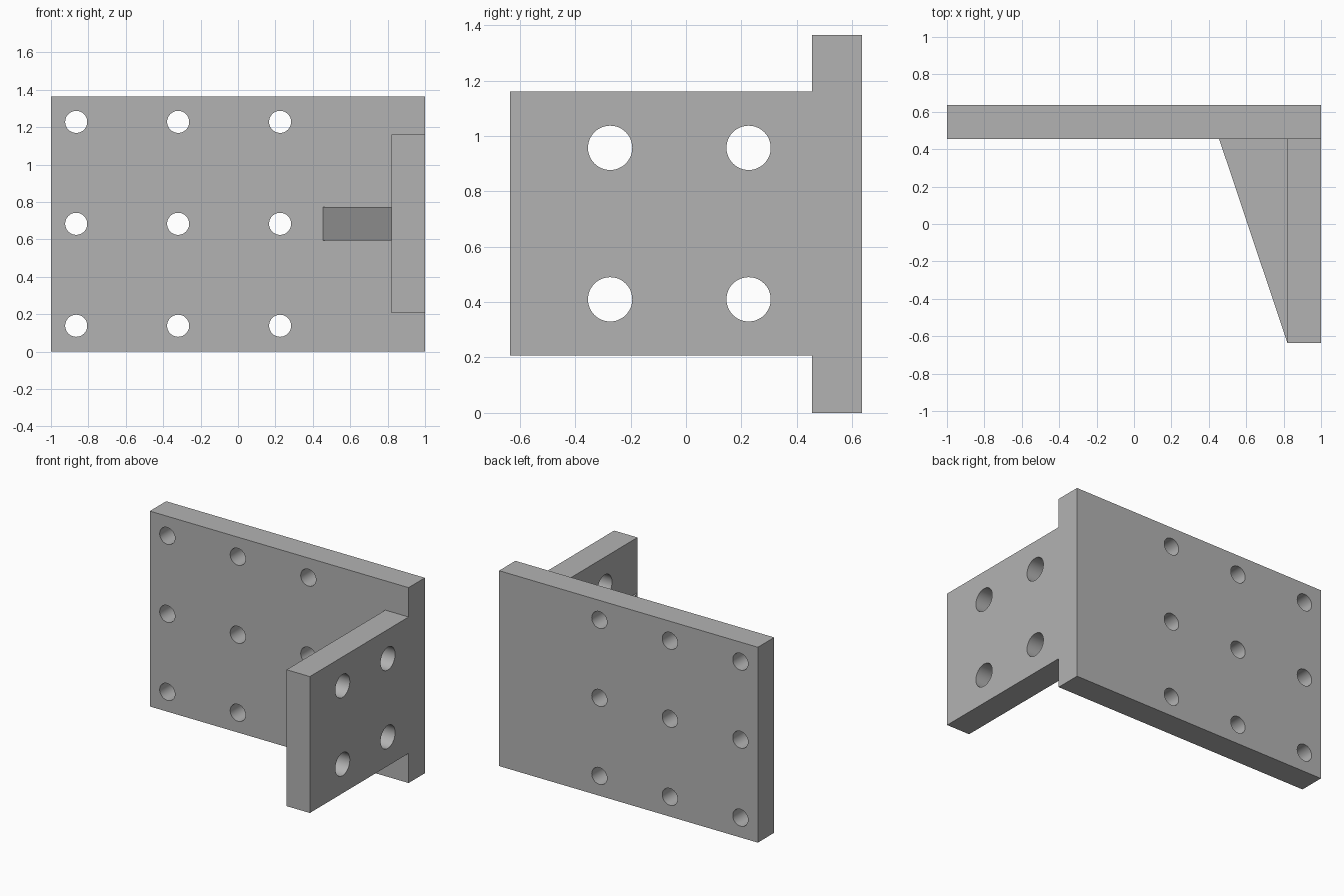
import bpy
import bmesh
import math
from mathutils import Matrix, Vector

if "Cube" in bpy.data.objects:
    bpy.data.objects.remove(bpy.data.objects["Cube"], do_unlink=True)

# Overall sizes
HALF_LENGTH, HALF_DEPTH, HEIGHT = 1.0, 0.635, 1.365
THICK = 0.18
BACK_FRONT = HALF_DEPTH - THICK      # front face of the back plate
SIDE_INNER = HALF_LENGTH - THICK     # inner face of the side plate

grey = bpy.data.materials.new("plain_grey")
grey.use_nodes = True
colour = (0.45, 0.45, 0.45, 1)
grey.diffuse_color = colour
grey.node_tree.nodes["Principled BSDF"].inputs["Base Color"].default_value = colour


def link_mesh(name, bm):
    bmesh.ops.recalc_face_normals(bm, faces=bm.faces)
    mesh = bpy.data.meshes.new(name)
    bm.to_mesh(mesh)
    bm.free()
    mesh.materials.append(grey)
    obj = bpy.data.objects.new(name, mesh)
    bpy.context.collection.objects.link(obj)
    return obj


def prism(name, outline, bottom, top):
    """Extrude a plan outline upwards."""
    bm = bmesh.new()
    face = bm.faces.new([bm.verts.new((x, y, bottom)) for x, y in outline])
    grown = bmesh.ops.extrude_face_region(bm, geom=[face])["geom"]
    verts = [v for v in grown if isinstance(v, bmesh.types.BMVert)]
    bmesh.ops.translate(bm, verts=verts, vec=(0, 0, top - bottom))
    return link_mesh(name, bm)


def plate(name, x0, x1, y0, y1, z0, z1):
    return prism(name, [(x0, y0), (x1, y0), (x1, y1), (x0, y1)], z0, z1)


def drill(obj, centres, axis, radius):
    """Cut round through-holes along an axis and smooth their walls."""
    turn = Vector((0, 0, 1)).rotation_difference(Vector(axis)).to_matrix().to_4x4()
    bm = bmesh.new()
    for centre in centres:
        bmesh.ops.create_cone(bm, cap_ends=True, segments=48, radius1=radius,
                              radius2=radius, depth=THICK * 2,
                              matrix=Matrix.Translation(centre) @ turn)
    cutter = link_mesh("hole_cutter", bm)
    cutter.hide_render = True
    cut = obj.modifiers.new("holes", 'BOOLEAN')
    cut.operation = 'DIFFERENCE'
    cut.solver = 'EXACT'
    cut.object = cutter
    bpy.ops.object.select_all(action='DESELECT')
    obj.select_set(True)
    bpy.context.view_layer.objects.active = obj
    bpy.ops.object.modifier_apply(modifier=cut.name)
    bpy.data.objects.remove(cutter, do_unlink=True)
    bpy.ops.object.shade_smooth_by_angle(angle=math.radians(30))


# Back plate with a three by three grid of small holes
back_plate = plate("back_plate", -HALF_LENGTH, HALF_LENGTH,
                   BACK_FRONT, HALF_DEPTH, 0, HEIGHT)
back_mid = HALF_DEPTH - THICK / 2
drill(back_plate, [(x, back_mid, z) for x in (-0.865, -0.32, 0.225)
                   for z in (0.138, 0.683, 1.228)], (0, 1, 0), 0.059)

# Shorter side plate with four large holes
side_plate = plate("side_plate", SIDE_INNER, HALF_LENGTH,
                   -HALF_DEPTH, BACK_FRONT, 0.207, 1.16)
side_mid = HALF_LENGTH - THICK / 2
drill(side_plate, [(side_mid, y, z) for y in (-0.274, 0.226)
                   for z in (0.41, 0.957)], (1, 0, 0), 0.08)

# Triangular web bracing the two plates
prism("brace_web", [(0.455, BACK_FRONT), (SIDE_INNER, -HALF_DEPTH),
                    (SIDE_INNER, BACK_FRONT)], 0.594, 0.774)
